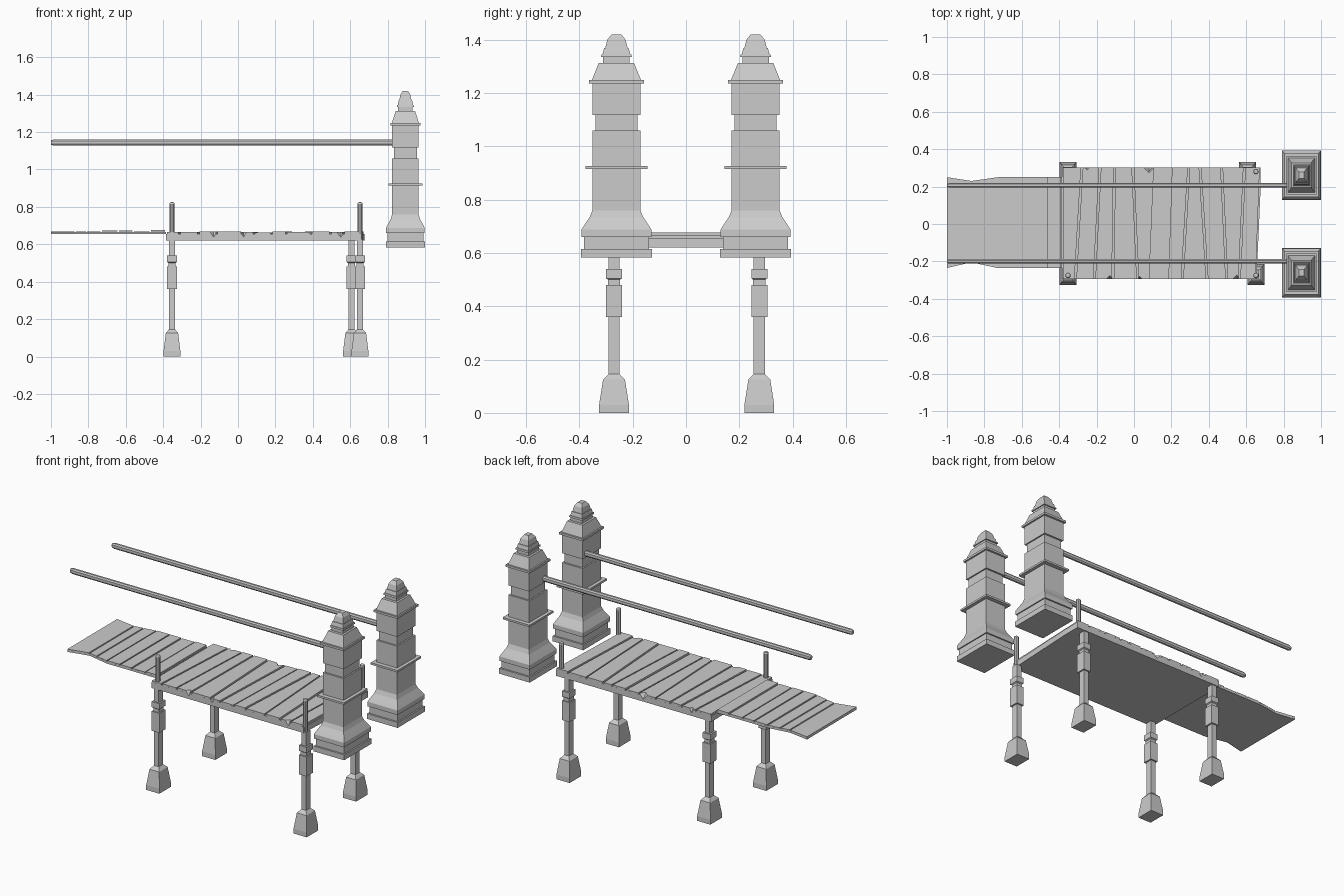
import bpy, bmesh, random
from mathutils import Matrix

if "Cube" in bpy.data.objects:
    bpy.data.objects.remove(bpy.data.objects["Cube"])

random.seed(4)


def finish(bm, name):
    bmesh.ops.recalc_face_normals(bm, faces=bm.faces)
    me = bpy.data.meshes.new(name)
    bm.to_mesh(me)
    bm.free()
    ob = bpy.data.objects.new(name, me)
    bpy.context.collection.objects.link(ob)
    return ob


def loft(bm, rings):
    """Skin a list of equal-length point rings and cap both ends."""
    rows = [[bm.verts.new(p) for p in r] for r in rings]
    n = len(rows[0])
    for a, b in zip(rows, rows[1:]):
        for i in range(n):
            bm.faces.new((a[i], a[(i + 1) % n], b[(i + 1) % n], b[i]))
    bm.faces.new(rows[0][::-1])
    bm.faces.new(rows[-1])


def square_column(name, cx, cy, profile):
    """Stacked rectangular sections from (half_x, half_y, z)."""
    bm = bmesh.new()
    loft(bm, [[(cx - hx, cy - hy, z), (cx + hx, cy - hy, z),
               (cx + hx, cy + hy, z), (cx - hx, cy + hy, z)]
              for hx, hy, z in profile])
    return finish(bm, name)


def prism(bm, outline, z0, z1):
    loft(bm, [[(x, y, z) for x, y in outline] for z in (z0, z1)])


def edge_y(points, x):
    for (x0, y0), (x1, y1) in zip(points, points[1:]):
        if x <= x1:
            return y0 + (y1 - y0) * (x - x0) / (x1 - x0)
    return points[-1][1]


# Stone towers: moulded base, banded shaft, stepped cap
tower = [(.133, .582), (.133, .615), (.122, .615), (.122, .66), (.131, .66),
         (.131, .688), (.118, .708), (.10, .735), (.09, .76), (.09, .914),
         (.116, .914), (.116, .926), (.09, .926), (.09, 1.06), (.079, 1.06),
         (.079, 1.118), (.09, 1.118), (.09, 1.236), (.103, 1.236),
         (.103, 1.249), (.092, 1.249), (.066, 1.313), (.05, 1.313),
         (.05, 1.335), (.058, 1.335), (.056, 1.345), (.052, 1.345),
         (.046, 1.368), (.042, 1.368), (.034, 1.40), (.018, 1.42)]
for side, y in (("front", -.261), ("back", .261)):
    square_column(side + "_tower", .895, y, [(h * .785, h, z) for h, z in tower])

# Legs with flared feet and sleeves
leg = [(.045, .056, 0), (.045, .056, .03), (.033, .041, .125), (.016, .021, .145),
       (.016, .021, .36), (.026, .03, .36), (.026, .03, .48), (.019, .023, .48),
       (.019, .023, .50), (.026, .03, .505), (.026, .03, .54), (.016, .021, .54),
       (.016, .021, .625)]
for name, x, y in (("front_left", -.353, -.27), ("front_right", .652, -.27),
                   ("back_left", -.353, .275), ("back_right", .607, .275)):
    square_column(name + "_leg", x, y, leg)

# Round-topped posts standing on the deck corners
for name, x, y in (("front_left", -.353, -.275), ("front_right", .652, -.275),
                   ("back_right", .652, .28)):
    bm = bmesh.new()
    bmesh.ops.create_cone(bm, cap_ends=True, segments=10, radius1=.015, radius2=.015,
                          depth=.205, matrix=Matrix.Translation((x, y, .7225)))
    top = [e for e in bm.edges if all(v.co.z > .8 for v in e.verts)]
    bmesh.ops.bevel(bm, geom=top, offset=.009, segments=2, affect='EDGES', profile=.5)
    finish(bm, name + "_post")

# Handrails: chamfered beams with slightly narrowed ends
section = [(-1, -.5), (-.5, -1), (.5, -1), (1, -.5), (1, .5), (.5, 1), (-.5, 1), (-1, .5)]
for side, y in (("front", -.2), ("back", .207)):
    bm = bmesh.new()
    loft(bm, [[(x, y + .012 * s * a, 1.144 + .016 * s * b) for a, b in section]
              for x, s in ((-1, .75), (-.985, 1), (.8, 1), (.83, 1))])
    finish(bm, side + "_handrail")

# Main deck slab
bm = bmesh.new()
prism(bm, [(-.385, -.295), (.655, -.295), (.677, .19), (.677, .302), (-.385, .302)],
      .62, .656)
slab = finish(bm, "deck_slab")

# Main deck planks, slightly skewed, with narrow gaps
bm = bmesh.new()
front, back = [-.385], [-.385]
count = 11
for i in range(1, count):
    x = -.385 + 1.05 * i / count + random.uniform(-.012, .012)
    skew = random.uniform(-.022, .022)
    front.append(x + skew)
    back.append(x - skew)
front.append(.655)
back.append(.677)
for i in range(count):
    g = .005
    prism(bm, [(front[i] + g, -.295), (front[i + 1] - g, -.295),
               (back[i + 1] - g, .302), (back[i] + g, .302)],
          .6561, random.choice((.664, .666, .668)))
planks = finish(bm, "deck_planks")

# Splintered notches along the deck edges
bm = bmesh.new()
for x, y, w in ((-.13, -.30, .035), (.03, -.30, .03), (.55, -.30, .04),
                (.08, .305, .045), (-.25, .305, .025)):
    bmesh.ops.create_cone(bm, cap_ends=True, segments=4, radius1=.002, radius2=w,
                          depth=.05, matrix=Matrix.Translation((x, y, .658)))
cutter = finish(bm, "notch_cutter")
cutter.hide_render = True
cutter.hide_viewport = True
for ob in (slab, planks):
    m = ob.modifiers.new("notches", 'BOOLEAN')
    m.operation = 'DIFFERENCE'
    m.solver = 'EXACT'
    m.object = cutter

# Narrow walkway with ragged sides
back_edge = [(-1, .25), (-.87, .23), (-.73, .25), (-.385, .25)]
front_edge = [(-1, -.235), (-.87, -.205), (-.73, -.235), (-.385, -.235)]
bm = bmesh.new()
prism(bm, front_edge + back_edge[::-1], .655, .667)
finish(bm, "walkway_slab")
bm = bmesh.new()
cuts = [-1, -.87, -.81, -.73, -.64, -.56, -.468, -.385]
for a, b in zip(cuts, cuts[1:]):
    a, b = a + (.004 if a > -1 else 0), b - .004
    prism(bm, [(a, edge_y(front_edge, a)), (b, edge_y(front_edge, b)),
               (b, edge_y(back_edge, b)), (a, edge_y(back_edge, a))],
          .6671, random.choice((.672, .674, .676)))
finish(bm, "walkway_planks")
